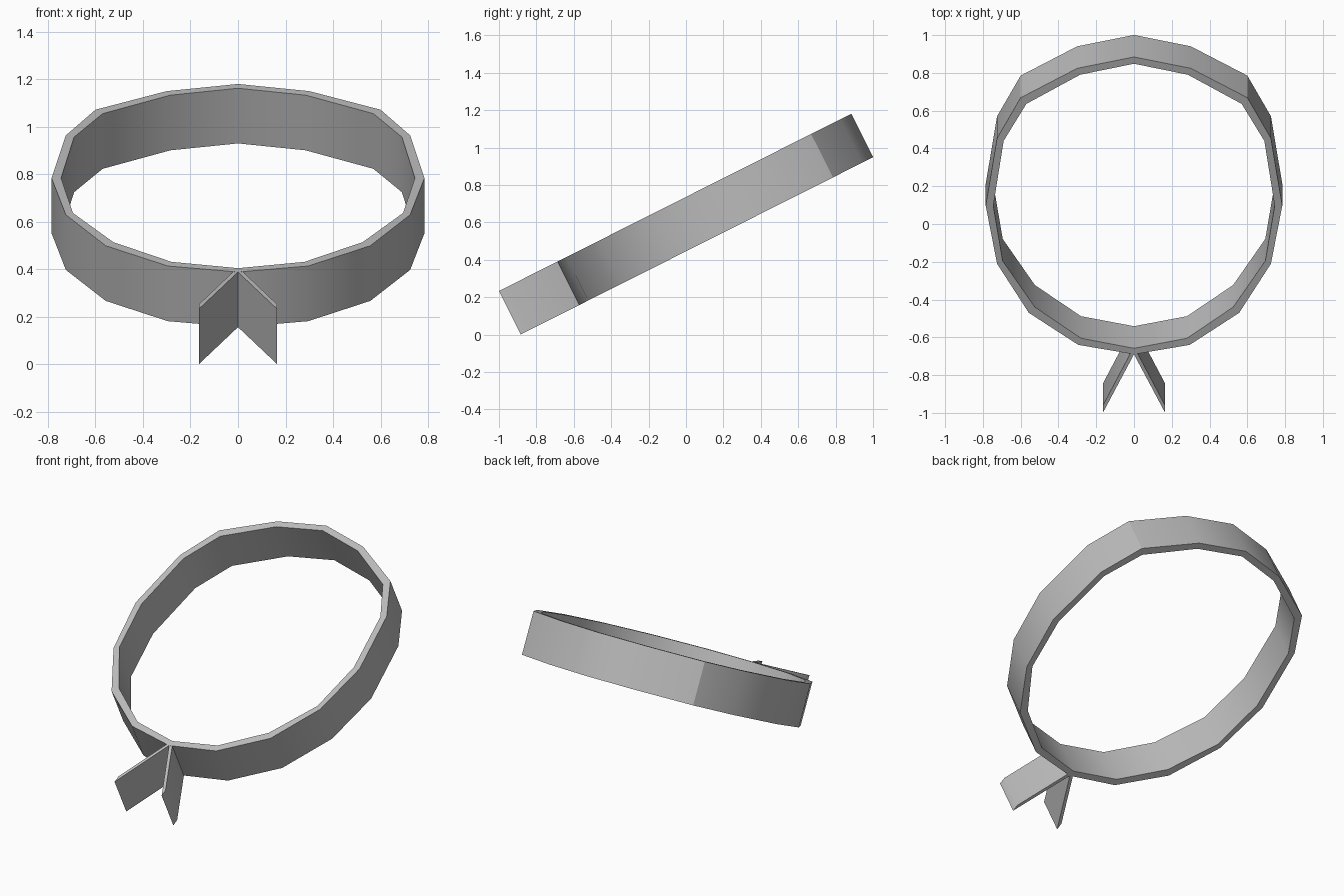
import bpy, bmesh, math
from mathutils import Matrix

cube = bpy.data.objects.get("Cube")
if cube:
    bpy.data.objects.remove(cube, do_unlink=True)

WIDTH = 0.26      # height of the band strip
# the band lies flat in its own frame, then leans back
LEAN = Matrix.Translation((0, 0.213, 0.552)) @ Matrix.Rotation(math.radians(26.7), 4, "X")

grey = bpy.data.materials.new("cloth_grey")
grey.use_nodes = True
COLOUR = (0.5, 0.5, 0.5, 1)
grey.diffuse_color = COLOUR
grey.node_tree.nodes["Principled BSDF"].inputs["Base Color"].default_value = COLOUR


def extrude_plan(name, quads):
    """Raise flat plan quads into a solid strip and lean it back."""
    bm = bmesh.new()
    for quad in quads:
        bm.faces.new([bm.verts.new((x, y, 0)) for x, y in quad])
    bmesh.ops.remove_doubles(bm, verts=bm.verts[:], dist=0.0005)
    top = bmesh.ops.extrude_face_region(bm, geom=bm.faces[:], use_keep_orig=True)
    verts = [v for v in top["geom"] if isinstance(v, bmesh.types.BMVert)]
    bmesh.ops.translate(bm, verts=verts, vec=(0, 0, WIDTH))
    bmesh.ops.recalc_face_normals(bm, faces=bm.faces[:])
    mesh = bpy.data.meshes.new(name)
    bm.to_mesh(mesh)
    bm.free()
    mesh.materials.append(grey)
    obj = bpy.data.objects.new(name, mesh)
    bpy.context.collection.objects.link(obj)
    obj.matrix_world = LEAN
    bpy.ops.object.select_all(action="DESELECT")
    obj.select_set(True)
    bpy.context.view_layer.objects.active = obj
    bpy.ops.object.shade_smooth_by_angle(angle=math.radians(32))
    return obj


def full_loop(half):
    return half + [(-x, y) for x, y in half[-2:0:-1]]


# headband: half outlines from back to front, mirrored
outer = full_loop([(0, 0.882), (0.3, 0.815), (0.6, 0.641), (0.725, 0.4), (0.785, 0),
                   (0.725, -0.343), (0.557, -0.634), (0.295, -0.824), (0, -0.88)])
inner = full_loop([(0, 0.842), (0.285, 0.777), (0.57, 0.604), (0.69, 0.385), (0.745, 0),
                   (0.695, -0.327), (0.525, -0.6), (0.28, -0.785), (0, -0.844)])
n = len(outer)
extrude_plan("headband", [(outer[i], outer[(i + 1) % n], inner[(i + 1) % n], inner[i])
                          for i in range(n)])

# two knot tails spreading from the front
tail = [(0, -0.88), (0.165, -1.227), (0.165, -1.184), (0.02, -0.877)]
for side, sign in (("left", 1), ("right", -1)):
    extrude_plan(side + "_tail", [[(sign * x, y) for x, y in tail]])
